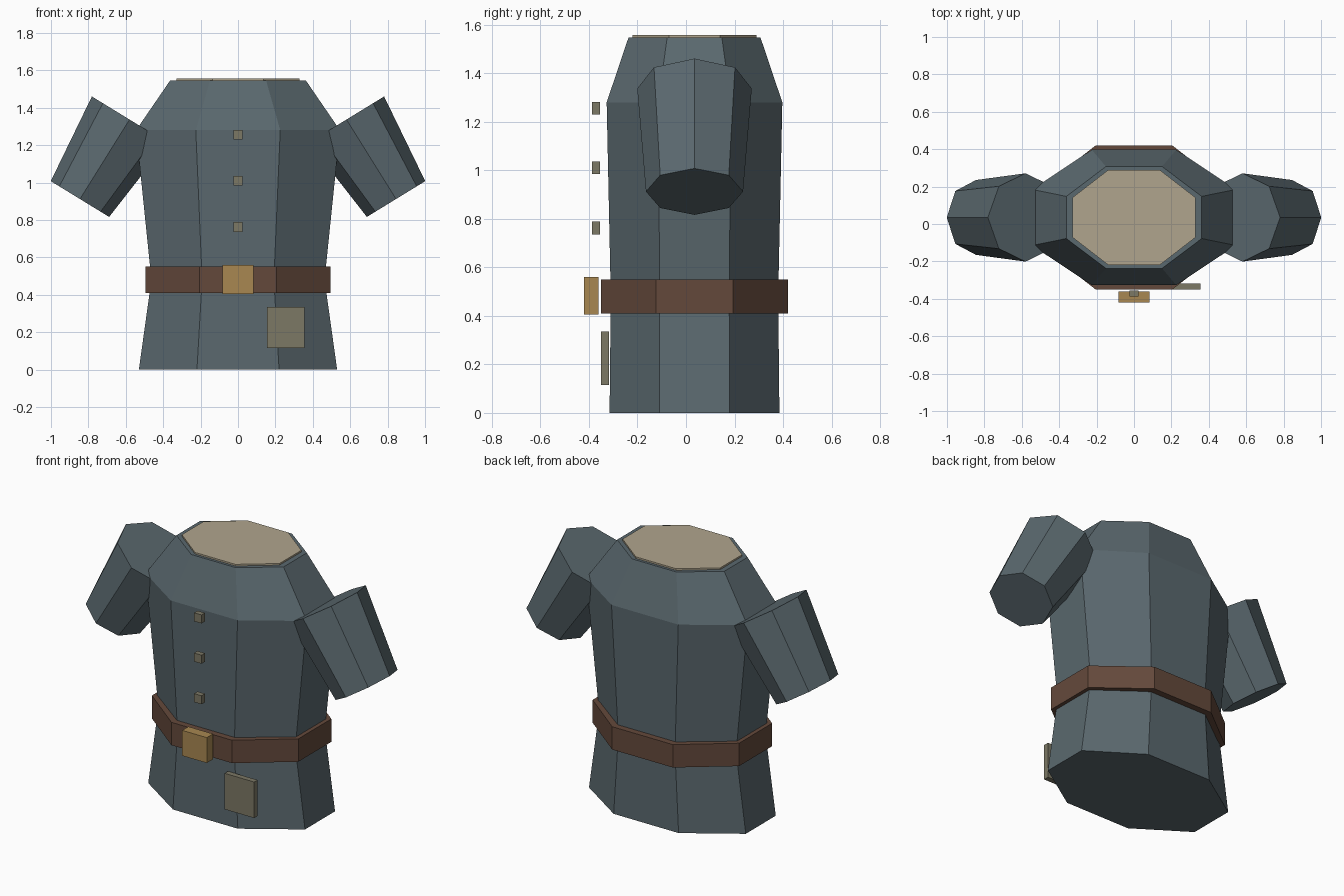
import bpy, bmesh, math
from mathutils import Vector

if "Cube" in bpy.data.objects:
    bpy.data.objects.remove(bpy.data.objects["Cube"])

CY = 0.035  # depth centre of the garment


def material(name, rgb):
    lin = [((c / 255 + 0.055) / 1.055) ** 2.4 for c in rgb]
    m = bpy.data.materials.new(name)
    m.diffuse_color = (*lin, 1)
    m.use_nodes = True
    m.node_tree.nodes["Principled BSDF"].inputs["Base Color"].default_value = m.diffuse_color
    return m


cloth = material("slate_cloth", (90, 104, 110))
leather = material("brown_leather", (100, 73, 59))
brass = material("brass", (168, 135, 81))
trim = material("olive_trim", (124, 120, 101))
lining = material("beige_lining", (176, 165, 141))


def loft(name, rings, mat):
    """Closed solid through successive rings with equal point counts."""
    bm = bmesh.new()
    loops = [[bm.verts.new(p) for p in ring] for ring in rings]
    n = len(loops[0])
    for a, b in zip(loops, loops[1:]):
        for i in range(n):
            j = (i + 1) % n
            bm.faces.new((a[i], a[j], b[j], b[i]))
    bm.faces.new(loops[0][::-1])
    bm.faces.new(loops[-1])
    bmesh.ops.recalc_face_normals(bm, faces=bm.faces[:])
    me = bpy.data.meshes.new(name)
    bm.to_mesh(me)
    bm.free()
    me.materials.append(mat)
    ob = bpy.data.objects.new(name, me)
    bpy.context.collection.objects.link(ob)
    return ob


def octagon(z, half_x, half_y):
    """Level octagon with flat sides facing the axes."""
    k = 1 / math.cos(math.pi / 8)
    angles = [math.pi / 8 + i * math.pi / 4 for i in range(8)]
    return [(half_x * k * math.cos(a), CY + half_y * k * math.sin(a), z)
            for a in angles]


def box(name, lo, hi, mat):
    rings = [[(lo[0], lo[1], z), (hi[0], lo[1], z), (hi[0], hi[1], z), (lo[0], hi[1], z)]
             for z in (lo[2], hi[2])]
    return loft(name, rings, mat)


# Torso: hem, waist, chest, neck
loft("torso", [octagon(0, 0.53, 0.35), octagon(0.48, 0.463, 0.345),
               octagon(1.28, 0.545, 0.362), octagon(1.547, 0.362, 0.272)], cloth)

# Neck lining and belt
loft("neck_lining", [octagon(1.53, 0.33, 0.255), octagon(1.557, 0.33, 0.255)], lining)
loft("belt", [octagon(0.41, 0.495, 0.385), octagon(0.55, 0.495, 0.385)], leather)

# Sleeves: tapered octagonal tubes angled outward
tilt = math.radians(31.5)


def sleeve_ring(side, x, z, r_across, r_depth):
    pts = []
    for i in range(8):
        a = i * math.pi / 4
        d = r_across * math.cos(a)
        pts.append((side * (x + d * math.cos(tilt)), CY + r_depth * math.sin(a),
                    z + d * math.sin(tilt)))
    return pts


for side, label in ((-1, "left"), (1, "right")):
    loft(label + "_sleeve", [sleeve_ring(side, 0.845, 0.912, 0.183, 0.2),
                             sleeve_ring(side, 0.58, 1.337, 0.236, 0.236)], cloth)

# Front fittings
box("buckle", (-0.083, -0.42, 0.405), (0.083, -0.36, 0.56), brass)
box("pocket", (0.155, -0.351, 0.115), (0.355, -0.318, 0.335), trim)
for i, z in enumerate((0.762, 1.01, 1.256)):
    box(f"button_{i + 1}", (-0.025, -0.388, z - 0.026), (0.025, -0.355, z + 0.026), trim)
